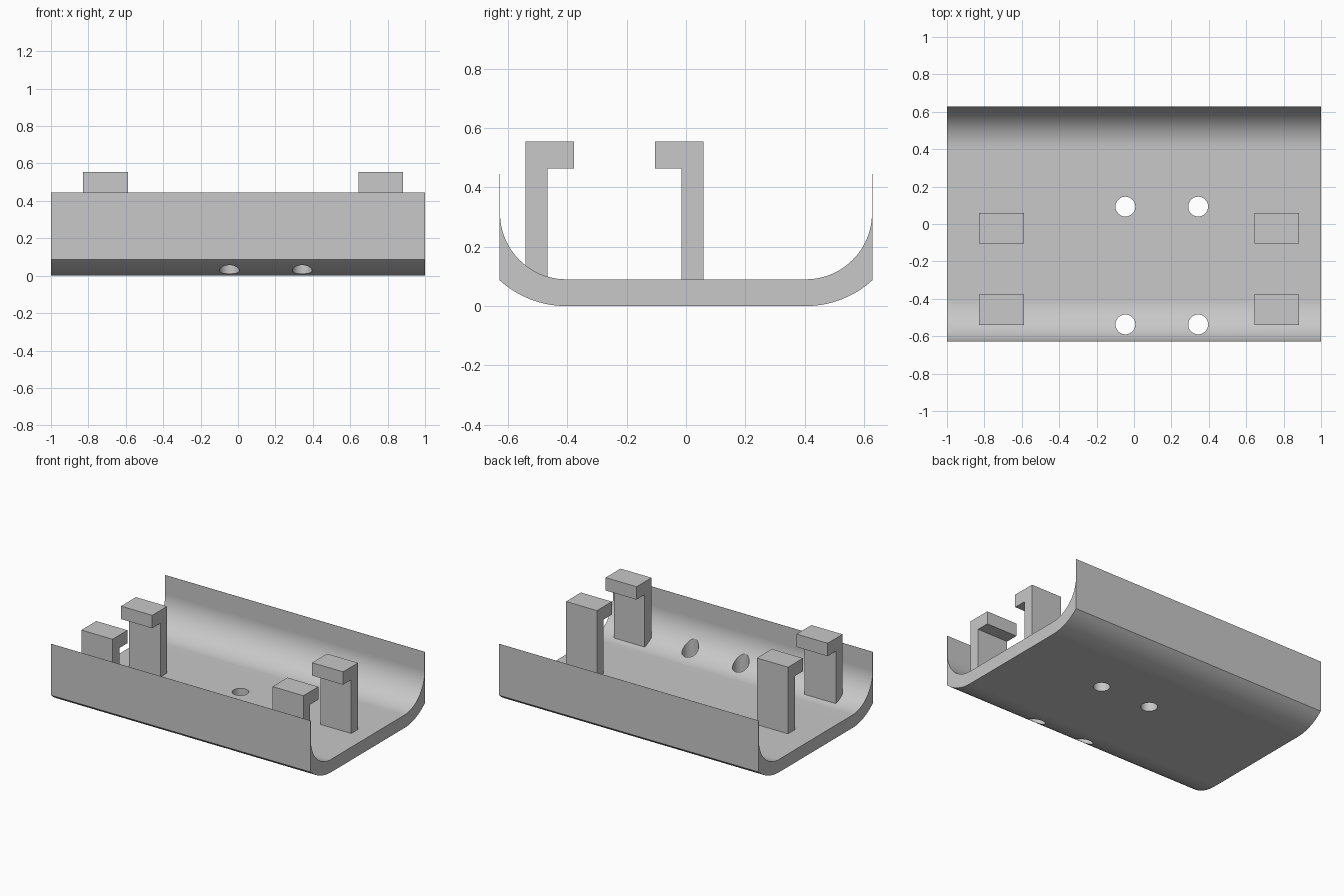
import bpy, bmesh, math
from mathutils import Matrix

cube = bpy.data.objects.get("Cube")
if cube:
    bpy.data.objects.remove(cube, do_unlink=True)

grey = bpy.data.materials.new("plain grey")
grey.use_nodes = True
colour = (0.58, 0.58, 0.58, 1)
grey.diffuse_color = colour
grey.node_tree.nodes["Principled BSDF"].inputs["Base Color"].default_value = colour


def make_object(name, bm):
    bmesh.ops.recalc_face_normals(bm, faces=bm.faces)
    mesh = bpy.data.meshes.new(name)
    bm.to_mesh(mesh)
    bm.free()
    mesh.materials.append(grey)
    obj = bpy.data.objects.new(name, mesh)
    bpy.context.collection.objects.link(obj)
    return obj


def extrude_profile(name, points, x0, x1):
    """Sweep a closed (y, z) outline along x."""
    bm = bmesh.new()
    face = bm.faces.new([bm.verts.new((x0, y, z)) for y, z in points])
    result = bmesh.ops.extrude_face_region(bm, geom=[face])
    moved = [v for v in result["geom"] if isinstance(v, bmesh.types.BMVert)]
    bmesh.ops.translate(bm, verts=moved, vec=(x1 - x0, 0, 0))
    return make_object(name, bm)


def arc(cy, cz, radius, end_angle, steps):
    """Points rising from straight below the centre towards +y."""
    return [(cy + radius * math.sin(end_angle * i / steps),
             cz - radius * math.cos(end_angle * i / steps)) for i in range(steps + 1)]


# Curved tray: thick floor, rounded corners and knife-thin upright walls
bend, half_depth, wall_top, floor, edge = 0.404, 0.628, 0.445, 0.09, 0.001
outer_radius = 0.333
inner_radius = half_depth - edge - bend
outer = arc(bend, outer_radius, outer_radius,
            math.asin((half_depth - bend) / outer_radius), 16)
inner = arc(bend, floor + inner_radius, inner_radius, math.pi / 2, 24)
right_half = outer + [(half_depth, wall_top), (half_depth - edge, wall_top)] + inner[::-1]
left_half = [(-y, z) for y, z in reversed(right_half)]
tray = extrude_profile("tray", right_half + left_half, -1, 1)

# Four vertical screw holes
bm = bmesh.new()
for x in (-0.046, 0.343):
    for y in (0.093, -0.537):
        bmesh.ops.create_cone(bm, cap_ends=True, segments=40, radius1=0.053,
                              radius2=0.053, depth=1.5,
                              matrix=Matrix.Translation((x, y, 0.1)))
cutter = make_object("hole_cutter", bm)
cutter.hide_render = True
cut = tray.modifiers.new("screw holes", "BOOLEAN")
cut.operation = "DIFFERENCE"
cut.solver = "EXACT"
cut.object = cutter
bpy.ops.object.select_all(action="DESELECT")
tray.select_set(True)
bpy.context.view_layer.objects.active = tray
bpy.ops.object.modifier_apply(modifier=cut.name)
bpy.data.objects.remove(cutter, do_unlink=True)
bpy.ops.object.shade_smooth_by_angle(angle=math.radians(25))
weighted = tray.modifiers.new("clean shading", "WEIGHTED_NORMAL")
weighted.keep_sharp = True

# Two pairs of hooked clips whose lips face each other
root, lip_bottom, top, post, reach = 0.06, 0.464, 0.554, 0.074, 0.164
for side, x0, x1 in (("right", -0.828, -0.588), ("left", 0.645, 0.883)):
    for place, back, way in (("front", -0.541, 1), ("rear", 0.059, -1)):
        outline = [(0, root), (post, root), (post, lip_bottom),
                   (reach, lip_bottom), (reach, top), (0, top)]
        extrude_profile(f"{place}_{side}_clip",
                        [(back + way * y, z) for y, z in outline], x0, x1)
